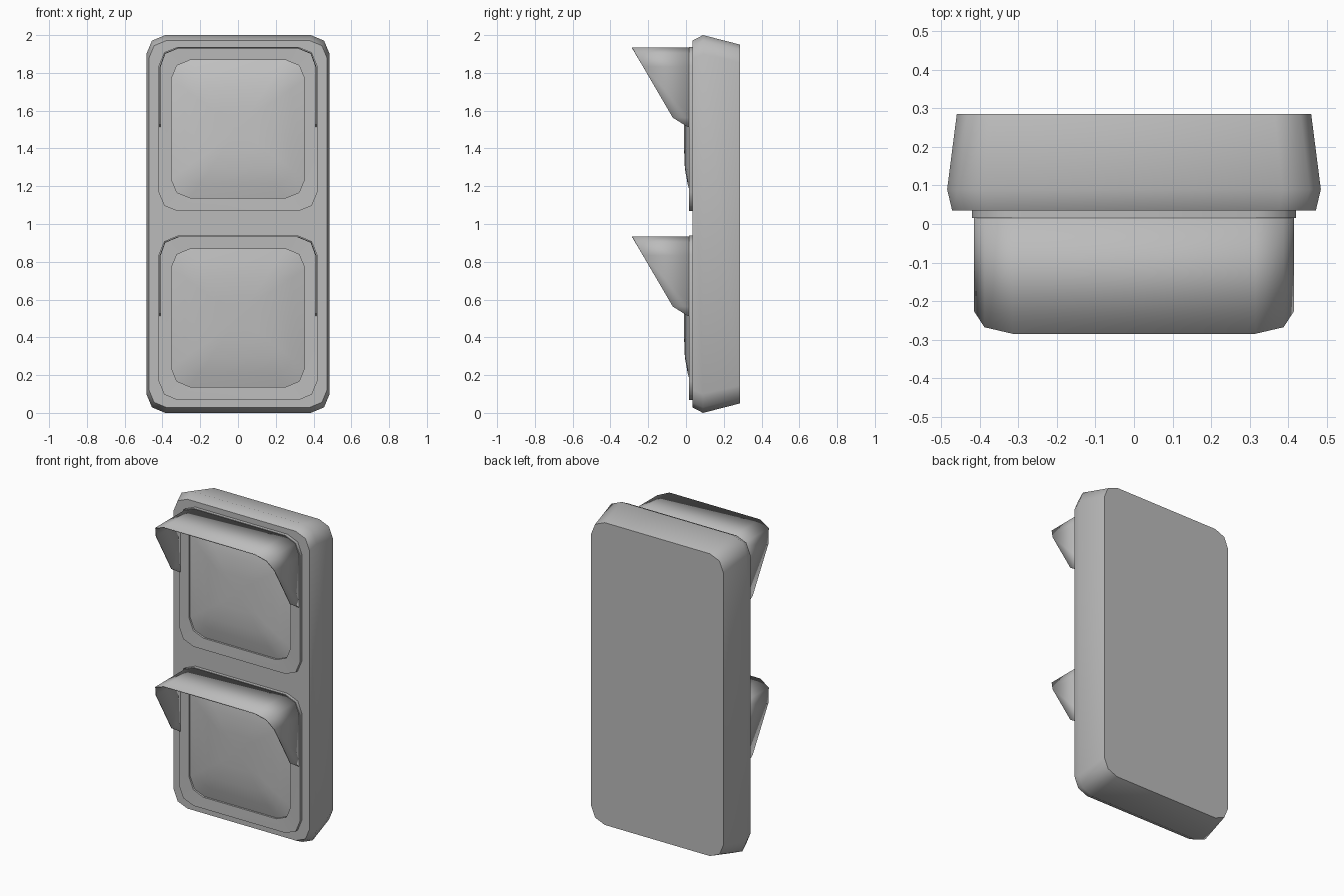
import bpy
import bmesh
from math import cos, sin, pi

cube = bpy.data.objects.get("Cube")
if cube:
    bpy.data.objects.remove(cube, do_unlink=True)


def material(name, value):
    mat = bpy.data.materials.new(name)
    mat.use_nodes = True
    colour = (value, value, value, 1)
    mat.diffuse_color = colour
    mat.node_tree.nodes["Principled BSDF"].inputs["Base Color"].default_value = colour
    return mat


grey = material("body grey", 0.5)
light_grey = material("lens light grey", 0.56)


def finish(bm, name, mat):
    mesh = bpy.data.meshes.new(name)
    bm.to_mesh(mesh)
    bm.free()
    mesh.materials.append(mat)
    obj = bpy.data.objects.new(name, mesh)
    bpy.context.collection.objects.link(obj)
    bpy.ops.object.select_all(action="DESELECT")
    obj.select_set(True)
    bpy.context.view_layer.objects.active = obj
    bpy.ops.object.shade_smooth_by_angle(angle=pi * 0.28)
    return obj


def rounded_ring(bm, y, half_w, half_h, radius, cz):
    """Rounded rectangle facing the front, two segments per corner."""
    verts = []
    for corner, (sx, sz) in enumerate([(1, 1), (-1, 1), (-1, -1), (1, -1)]):
        for step in range(3):
            a = corner * pi / 2 + step * pi / 4
            verts.append(bm.verts.new((sx * (half_w - radius) + radius * cos(a), y,
                                       cz + sz * (half_h - radius) + radius * sin(a))))
    return verts


def loft(name, sections, cz, mat, closed=False, tip=None):
    """Join (y, half width, half height, radius) sections from back to front."""
    bm = bmesh.new()
    rings = [rounded_ring(bm, *s, cz) for s in sections]
    pairs = list(zip(rings, rings[1:]))
    if closed:
        pairs.append((rings[-1], rings[0]))
    else:
        bm.faces.new(rings[0])
        if tip is None:
            bm.faces.new(rings[-1])
    for a, b in pairs:
        for i in range(len(a)):
            j = (i + 1) % len(a)
            bm.faces.new((a[i], a[j], b[j], b[i]))
    if tip is not None:
        centre = bm.verts.new((0, tip, cz))
        last = rings[-1]
        for i in range(len(last)):
            bm.faces.new((last[i], last[(i + 1) % len(last)], centre))
    bmesh.ops.recalc_face_normals(bm, faces=bm.faces)
    return finish(bm, name, mat)


def visor(name, cz):
    """Hood sheet wrapped over the top half, cut back along a slope."""
    side = [(0.415, 0.01, 0.01), (0.415, -0.07, 0.06), (0.415, -0.227, 0.33),
            (0.388, -0.268, 0.402), (0.315, -0.285, 0.432)]
    path = side + [(-x, y, z) for x, y, z in reversed(side)]
    bm = bmesh.new()
    back = [bm.verts.new((x, 0.03, cz + z)) for x, y, z in path]
    front = [bm.verts.new((x, y, cz + z)) for x, y, z in path]
    for i in range(len(path) - 1):
        bm.faces.new((back[i], back[i + 1], front[i + 1], front[i]))
    obj = finish(bm, name, grey)
    solid = obj.modifiers.new("thickness", "SOLIDIFY")
    solid.thickness = 0.005
    solid.offset = -1


# Housing: shallow box tapering to the back, with a bevelled front
loft("housing", [(0.285, 0.46, 0.95, 0.095), (0.09, 0.485, 1.0, 0.1),
                 (0.035, 0.472, 0.972, 0.095)], 1.0, grey)

# Two signal units: raised frame, domed lens and hood
for label, cz, lens_mat in (("upper", 1.503, light_grey), ("lower", 0.503, grey)):
    loft(label + "_frame", [(0.04, 0.42, 0.435, 0.1), (0.015, 0.42, 0.435, 0.1),
                            (0.018, 0.353, 0.365, 0.1), (0.04, 0.353, 0.365, 0.1)],
         cz, grey, closed=True)
    dome = [(0.03, 1.0), (0.009, 0.8), (-0.006, 0.58), (-0.01, 0.3)]
    sections = [(0.04, 0.354, 0.366, 0.1)]
    sections += [(y, 0.354 * s, 0.366 * s, 0.1 * s) for y, s in dome]
    loft(label + "_lens", sections, cz, lens_mat, tip=-0.011)
    visor(label + "_visor", cz)
